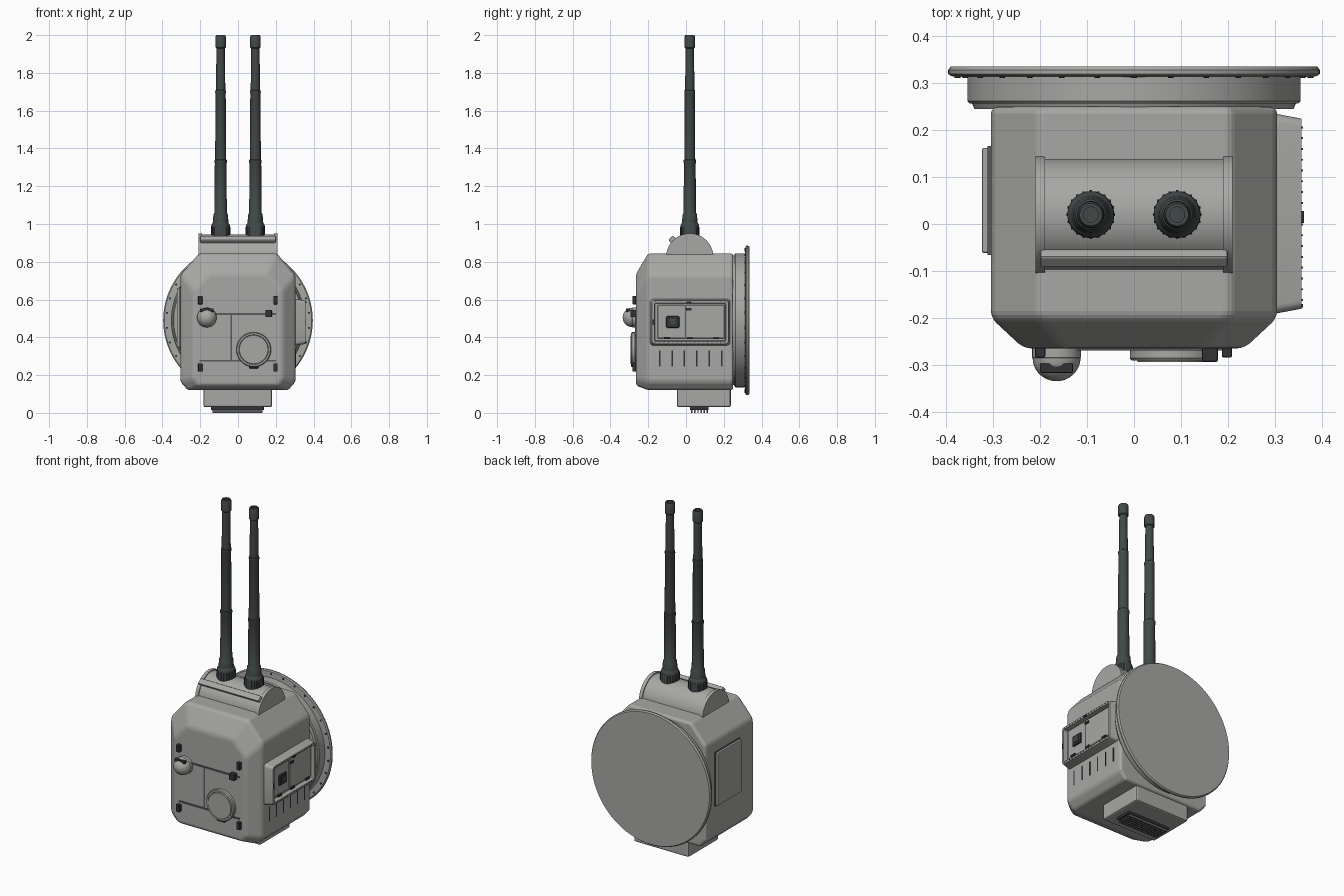
import bpy, bmesh, math
from mathutils import Matrix, Vector

if "Cube" in bpy.data.objects:
    bpy.data.objects.remove(bpy.data.objects["Cube"])


def mat(name, c):
    m = bpy.data.materials.new(name)
    m.diffuse_color = (*c, 1)
    m.use_nodes = True
    m.node_tree.nodes["Principled BSDF"].inputs["Base Color"].default_value = m.diffuse_color
    return m


GREY = mat("light_grey", (0.39, 0.39, 0.375))
DARK = mat("antenna_dark_grey", (0.055, 0.065, 0.066))
BLACK = mat("fitting_black", (0.03, 0.032, 0.033))
LINE = mat("seam_grey", (0.10, 0.10, 0.10))


def finish(bm, name, m, smooth=False, bevel=0, seg=2):
    bmesh.ops.recalc_face_normals(bm, faces=bm.faces)
    me = bpy.data.meshes.new(name)
    bm.to_mesh(me)
    bm.free()
    me.materials.append(m)
    if smooth:
        me.shade_smooth()
        me.set_sharp_from_angle(angle=math.radians(32))
    ob = bpy.data.objects.new(name, me)
    bpy.context.collection.objects.link(ob)
    if bevel:
        b = ob.modifiers.new("bevel", "BEVEL")
        b.width, b.segments, b.limit_method = bevel, seg, "ANGLE"
        b.angle_limit = math.radians(20)
    return ob


def box(name, x, y, z, m, bevel=0):
    """Box from (min, max) ranges."""
    bm = bmesh.new()
    lo, hi = Vector((x[0], y[0], z[0])), Vector((x[1], y[1], z[1]))
    bmesh.ops.create_cube(bm, size=1, matrix=Matrix.Translation((lo + hi) / 2) @ Matrix.Diagonal((*(hi - lo), 1)))
    return finish(bm, name, m, bevel=bevel)


def lathe(name, prof, centre, m, axis="Z", n=48):
    """Revolve (radius, height) pairs; axis 'Z' goes up, 'Y' goes along +y."""
    bm = bmesh.new()
    rings = []
    for r, h in prof:
        ring = []
        for i in range(n):
            a = 2 * math.pi * i / n
            p = (r * math.cos(a), r * math.sin(a), h) if axis == "Z" else (r * math.cos(a), h, r * math.sin(a))
            ring.append(bm.verts.new(Vector(p) + Vector(centre)))
        rings.append(ring)
    for a, b in zip(rings, rings[1:]):
        for i in range(n):
            bm.faces.new((a[i], a[(i + 1) % n], b[(i + 1) % n], b[i]))
    bm.faces.new(rings[0])
    bm.faces.new(rings[-1])
    return finish(bm, name, m, smooth=True)


def half_round(name, x0, x1, r, m):
    """Half cylinder lying along x on top of the housing."""
    bm = bmesh.new()
    rows = [[bm.verts.new((x, 0.02 + r * math.cos(math.pi * i / 32), 0.825 + r * math.sin(math.pi * i / 32)))
             for i in range(33)] for x in (x0, x1)]
    for i in range(33):
        j = (i + 1) % 33
        bm.faces.new((rows[0][i], rows[0][j], rows[1][j], rows[1][i]))
    for row in rows:
        bm.faces.new(row)
    return finish(bm, name, m, smooth=True)


# Main housing: three octagon sections, tapered at the front
bm = bmesh.new()
mid = [(0.205, 0.845), (0.305, 0.73), (0.305, 0.165), (0.265, 0.12)]
front = [(0.15, 0.735), (0.235, 0.645), (0.235, 0.18), (0.205, 0.145)]
rings = []
for y, half in ((0.25, mid), (-0.2, mid), (-0.265, front)):
    pts = half + [(-x, z) for x, z in reversed(half)]
    rings.append([bm.verts.new((x, y, z)) for x, z in pts])
for a, b in zip(rings, rings[1:]):
    for i in range(8):
        bm.faces.new((a[i], a[(i + 1) % 8], b[(i + 1) % 8], b[i]))
bm.faces.new(rings[0])
bm.faces.new(rings[-1])
finish(bm, "housing", GREY, bevel=0.015, seg=3)

# Round rear mount with flange and bolts
lathe("rear_mount", [(0.34, 0.245), (0.345, 0.257), (0.35, 0.257), (0.355, 0.262), (0.355, 0.313), (0.39, 0.315),
                     (0.396, 0.32), (0.396, 0.328), (0.39, 0.336)], (0, 0, 0.49), GREY, "Y", 96)
for i in range(30):
    a = math.radians(12 * i + 6)
    lathe("flange_bolt", [(0.006, 0.311), (0.006, 0.318)],
          (0.378 * math.cos(a), 0, 0.49 + 0.378 * math.sin(a)), BLACK, "Y", 8)

# Antenna saddle with end caps and front rail
half_round("antenna_saddle", -0.195, 0.195, 0.119, GREY)
for s in (-1, 1):
    half_round("saddle_cap", s * 0.2 - 0.01, s * 0.2 + 0.01, 0.125, GREY)
rail = box("saddle_rail", (-0.2, 0.2), (-0.017, 0.017), (-0.012, 0.012), GREY, 0.005)
rail.location = (0, -0.073, 0.918)
rail.rotation_euler.x = math.radians(45)

# Two whip antennas
ANT = [(0.05, 0.925), (0.05, 0.99), (0.046, 1.0), (0.042, 1.005), (0.038, 1.05), (0.033, 1.06), (0.031, 1.32),
       (0.033, 1.325), (0.033, 1.338), (0.029, 1.342), (0.027, 1.69), (0.029, 1.695), (0.028, 1.707),
       (0.025, 1.71), (0.022, 1.93), (0.028, 1.935), (0.028, 1.992), (0.024, 2.0), (0.016, 2.0), (0.016, 1.992)]
for s in (-1, 1):
    lathe("antenna", ANT, (s * 0.092, 0.02, 0), DARK, n=32)
    for i in range(20):
        a = 2 * math.pi * i / 20
        x, y = s * 0.092 + 0.049 * math.cos(a), 0.02 + 0.049 * math.sin(a)
        box("antenna_grip_rib", (x - 0.003, x + 0.003), (y - 0.003, y + 0.003), (0.94, 0.985), DARK)

# Bottom box and grille
box("bottom_box", (-0.183, 0.18), (-0.048, 0.237), (0.03, 0.14), GREY, 0.01)
box("bottom_grille", (-0.143, 0.137), (0.02, 0.12), (0.015, 0.032), BLACK, 0.003)
for i in range(6):
    y = 0.027 + i * 0.0165
    box("grille_slat", (-0.135, 0.129), (y, y + 0.007), (0, 0.018), LINE)

# Right service frame: tapered, rounded and hollowed
bm = bmesh.new()
bmesh.ops.create_cube(bm, size=1)
for v in bm.verts:
    o = v.co.x > 0
    v.co = (0.357 if o else 0.29, 0.022 + v.co.y * (0.405 if o else 0.43), 0.48 + v.co.z * (0.23 if o else 0.25))
long = [e for e in bm.edges if abs(e.verts[0].co.x - e.verts[1].co.x) > 0.03]
bmesh.ops.bevel(bm, geom=long, offset=0.018, segments=4, affect="EDGES", profile=0.5)
bm.normal_update()
out = [f for f in bm.faces if f.normal.x > 0.95]
bmesh.ops.inset_region(bm, faces=out, thickness=0.014)
bmesh.ops.inset_region(bm, faces=out, thickness=0.003, depth=-0.025)
finish(bm, "service_frame", GREY, smooth=True)

# Doors, connector, hinges and screws inside the frame
box("service_door_left", (0.33, 0.34), (-0.15, -0.005), (0.395, 0.57), GREY, 0.003)
box("service_door_right", (0.33, 0.343), (0.0, 0.203), (0.395, 0.57), GREY, 0.003)
box("door_seam", (0.331, 0.336), (-0.008, 0.004), (0.39, 0.572), LINE)
box("connector_block", (0.335, 0.35), (-0.105, -0.035), (0.45, 0.512), BLACK, 0.006)
box("connector_core", (0.345, 0.353), (-0.088, -0.052), (0.464, 0.498), DARK, 0.003)
for y in (-0.1, 0.02, 0.16):
    box("door_hinge", (0.338, 0.35), (y - 0.016, y + 0.016), (0.39, 0.402), BLACK)
box("door_latch", (0.34, 0.35), (0.0, 0.03), (0.543, 0.555), BLACK)
box("frame_latch", (0.35, 0.362), (0.002, 0.028), (0.581, 0.591), BLACK)
box("frame_side_latch", (0.35, 0.36), (-0.178, -0.17), (0.465, 0.495), BLACK)
for i in range(17):
    for z in (0.372, 0.588):
        y = -0.162 + i * 0.023
        box("frame_screw", (0.355, 0.36), (y - 0.002, y + 0.002), (z - 0.002, z + 0.002), LINE)

# Vent slits on the right side
for i in range(6):
    y = -0.14 + i * 0.066
    box("vent_slit", (0.3, 0.307), (y - 0.004, y + 0.004), (0.245, 0.33), BLACK)

# Left cover plate
box("left_cover_rim", (-0.312, -0.3), (-0.066, 0.166), (0.344, 0.666), LINE)
box("left_cover", (-0.324, -0.3), (-0.062, 0.162), (0.348, 0.662), GREY, 0.004)

# Front seams
box("front_seam_top", (-0.13, 0.2), (-0.269, -0.26), (0.519, 0.529), LINE)
box("front_seam_bottom", (-0.205, 0.2), (-0.269, -0.26), (0.271, 0.281), LINE)
box("front_seam_upright", (-0.04, -0.031), (-0.269, -0.26), (0.276, 0.524), LINE)

# Front clips
for x in (-0.2, 0.198):
    for z in (0.597, 0.24):
        box("front_clip", (x - 0.011, x + 0.011), (-0.284, -0.26), (z - 0.022, z + 0.022), BLACK, 0.003)
box("front_latch", (0.145, 0.179), (-0.294, -0.26), (0.507, 0.546), BLACK, 0.004)

# Domed sensor with a dark hood slot
dome = [(0.052, -0.26), (0.052, -0.284)] + [
    (max(0.0015, 0.051 * math.cos(math.radians(a))), -0.285 - 0.05 * math.sin(math.radians(a))) for a in range(0, 91, 9)]
lathe("sensor_dome", dome, (-0.165, 0, 0.505), GREY, "Y", 40)
box("sensor_slot", (-0.2, -0.13), (-0.317, -0.297), (0.535, 0.552), BLACK, 0.002)

# Round front hatch and its catch
lathe("front_hatch", [(0.078, -0.26), (0.078, -0.268), (0.092, -0.27), (0.092, -0.286), (0.088, -0.291),
                      (0.079, -0.291), (0.077, -0.288), (0.075, -0.294)], (0.083, 0, 0.335), GREY, "Y", 64)
box("hatch_catch", (0.058, 0.108), (-0.284, -0.26), (0.236, 0.25), BLACK, 0.003)
